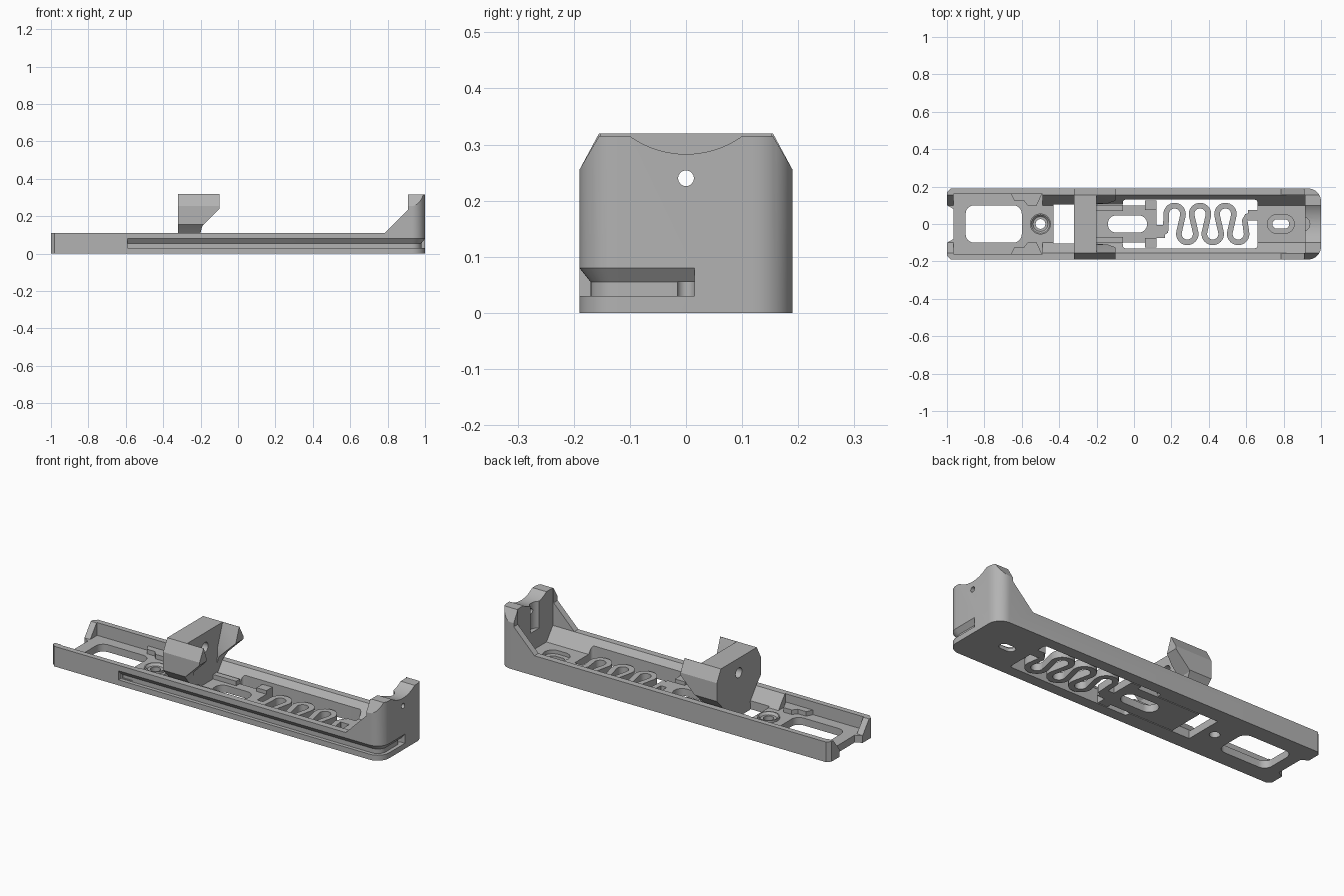
import bpy, bmesh
from math import cos, sin, pi, radians
from mathutils import Vector

cube = bpy.data.objects.get("Cube")
if cube:
    bpy.data.objects.remove(cube, do_unlink=True)

grey = bpy.data.materials.new("grey_plastic")
grey.use_nodes = True
grey.diffuse_color = (0.45, 0.45, 0.45, 1)
grey.node_tree.nodes["Principled BSDF"].inputs["Base Color"].default_value = grey.diffuse_color

FLOOR, RIM, TOP, HALF = 0.04, 0.11, 0.315, 0.19


def finish(name, bm):
    bmesh.ops.recalc_face_normals(bm, faces=bm.faces)
    mesh = bpy.data.meshes.new(name)
    bm.to_mesh(mesh)
    bm.free()
    mesh.materials.append(grey)
    obj = bpy.data.objects.new(name, mesh)
    bpy.context.collection.objects.link(obj)
    return obj


def prism(name, pts, lo, hi, axis="z"):
    """Extrude a 2D outline along one axis."""
    place = {"x": lambda a, b, t: (t, a, b), "y": lambda a, b, t: (a, t, b),
             "z": lambda a, b, t: (a, b, t)}[axis]
    bm = bmesh.new()
    low = [bm.verts.new(place(a, b, lo)) for a, b in pts]
    high = [bm.verts.new(place(a, b, hi)) for a, b in pts]
    bm.faces.new(low)
    bm.faces.new(high)
    for i in range(len(pts)):
        j = (i + 1) % len(pts)
        bm.faces.new((low[i], low[j], high[j], high[i]))
    return finish(name, bm)


def box(name, x0, x1, y0, y1, z0, z1):
    return prism(name, [(x0, y0), (x1, y0), (x1, y1), (x0, y1)], z0, z1)


def arc(cx, cy, r, a0, a1, n=10):
    return [(cx + r * cos(radians(a0 + (a1 - a0) * i / n)),
             cy + r * sin(radians(a0 + (a1 - a0) * i / n))) for i in range(n + 1)]


def rounded(cx, hx, hy, r):
    """Rounded rectangle outline centred on y = 0."""
    pts = []
    for sx, sy, a in ((1, 1, 0), (-1, 1, 90), (-1, -1, 180), (1, -1, 270)):
        for p in arc(cx + sx * (hx - r), sy * (hy - r), r, a, a + 90, 8):
            if not pts or (Vector(p) - Vector(pts[-1])).length > 1e-4:
                pts.append(p)
    if (Vector(pts[0]) - Vector(pts[-1])).length < 1e-4:
        pts.pop()
    return pts


def circle(a, b, r, n=32):
    return arc(a, b, r, 0, 360, n)[:-1]


def mirror_pts(half):
    """Complete a right-hand half profile, listed bottom to top."""
    return half + [(-a, b) for a, b in reversed(half)]


def cut(target, *cutters):
    for c in cutters:
        c.hide_render = True
        mod = target.modifiers.new("cut", "BOOLEAN")
        mod.operation, mod.solver, mod.object = "DIFFERENCE", "EXACT", c
        bpy.context.view_layer.objects.active = target
        bpy.ops.object.modifier_apply(modifier=mod.name)
        bpy.data.objects.remove(c, do_unlink=True)


def soften(obj):
    bpy.ops.object.select_all(action="DESELECT")
    obj.select_set(True)
    bpy.context.view_layer.objects.active = obj
    bpy.ops.object.shade_smooth_by_angle(angle=radians(25))


# Base tray with tall rounded end wall
R = 0.07
outline = ([(-1, HALF - .02), (-1, .02 - HALF), (-.98, -HALF)]
           + arc(1 - R, R - HALF, R, -90, 0) + arc(1 - R, HALF - R, R, 0, 90) + [(-.98, HALF)])
base = prism("base_tray", outline, 0, TOP)
cut(base, prism("rim_cutter", [(-1.1, RIM), (.785, RIM), (.91, .235), (.91, .4), (-1.1, .4)], -.3, .3, "y"))
for s in (-1, 1):
    cut(base, prism("corner_cutter", [(s * .19, .255), (s * .155, TOP), (s * .155, .4), (s * .3, .4), (s * .3, .255)],
                    .7, 1.1, "x"))
channel = mirror_pts([(.1, FLOOR), (.155, RIM), (.155, .4)])
cut(base,
    prism("channel_cutter", channel, -1.1, .915, "x"),
    box("pocket_cutter", -.965, -.49, -.16, .16, FLOOR, .2),
    prism("scoop_cutter", circle(0, TOP + .14, .172, 64), .8, 1.1, "x"),
    prism("end_hole_cutter", circle(0, .24, .014), .8, 1.1, "x"),
    prism("recess_cutter", circle(.9, 0, .04), .14, .4))

# Floor openings
cut(base,
    prism("grip_window", rounded(-.75, .15, .1, .045), -.1, .2),
    prism("end_notch", [(-1.1, -.12), (-1, -.1), (-.965, -.08), (-.965, .08), (-1, .1), (-1.1, .12)], -.1, .2),
    box("carriage_window", -.43, 0, -.105, .105, -.1, .1),
    prism("spring_window", rounded(.3, .36, .13, .015), -.1, .2),
    prism("slot_hole", rounded(.785, .045, .025, .0249), -.1, .2),
    prism("slot_recess", rounded(.785, .072, .05, .0499), .02, .2))

# Wire groove wrapping the front and the end
path = ([((-.59, -HALF), (0, -1))]
        + [(p, (p[0] - 1 + R, p[1] + HALF - R)) for p in arc(1 - R, R - HALF, R, -90, 0)]
        + [((1, .015), (1, 0))])
bm = bmesh.new()
rows = []
for p, n in path:
    p, n = Vector(p), Vector(n).normalized()
    rows.append([bm.verts.new((*(p + n * d), z)) for d, z in ((.02, .03), (-.02, .03), (-.02, .055), (.02, .105))])
for a, b in zip(rows, rows[1:]):
    for i in range(4):
        j = (i + 1) % 4
        bm.faces.new((a[i], a[j], b[j], b[i]))
bm.faces.new(rows[0])
bm.faces.new(rows[-1])
cut(base, finish("groove_cutter", bm),
    prism("groove_pin_hole", circle(.975, 0, .016), .03, .055),
    box("groove_end_slot", -.58, -.52, -.18, -.165, .035, .055))

# Screw boss with countersink
boss = prism("screw_boss", circle(-.5, 0, .056), .01, .052)
for part in (boss, base):
    cut(part, prism("screw_hole", circle(-.5, 0, .026), -.1, .2))
bm = bmesh.new()
bmesh.ops.create_cone(bm, cap_ends=True, segments=32, radius1=.02, radius2=.055, depth=.04)
bmesh.ops.translate(bm, verts=bm.verts, vec=(-.5, 0, .038))
cut(boss, finish("countersink", bm))
for s, side in ((-1, "right"), (1, "left")):
    prism("pocket_stop_" + side, [(-.66, s * .165), (-.64, s * .125), (-.59, s * .125), (-.57, s * .1),
                                  (-.52, s * .1), (-.49, s * .165)], .02, .065)

# Sliding carriage
carriage = box("carriage_plate", -.32, .12, -.1, .1, 0, FLOOR)
cut(carriage, prism("carriage_slot", rounded(-.035, .105, .046, .045), -.1, .2),
    prism("pin_hole", circle(-.24, 0, .012), -.1, .02))
for s, side in ((-1, "right"), (1, "left")):
    y0, y1 = sorted((s * .07, s * .102))
    box("carriage_rail_" + side, -.2, -.06, y0, y1, .02, .065)
    y0, y1 = sorted((s * .075, s * .125))
    box("carriage_tab_" + side, .06, .12, y0, y1, 0, .06)

# Upright jaw with two arms
jaw = prism("jaw", mirror_pts([(.098, 0), (.098, .045), (.15, .113), (.19, .155), (.19, .255), (.155, .32)]),
            -.32, -.1, "x")
cut(jaw,
    prism("jaw_mouth", mirror_pts([(.09, -.1), (.11, .2), (.155, .325), (.155, .4)]), -.2, 0, "x"),
    prism("jaw_slope", [(-.2, -.1), (-.2, .113), (-.19, .15), (-.1, .24), (0, .34), (0, -.1)], -.3, .3, "y"),
    prism("jaw_hole", circle(0, .24, .027), -.4, 0, "x"))

# Meander spring
r, cy, step = .045, .053, .068
line = [(.1, -.05), (.15, -.05), (.168, -.043)]
for i in range(6):
    cx = .217 + i * step
    line += arc(cx, cy, r, 192, -12, 18) if i % 2 == 0 else arc(cx, -cy, r, 168, 372, 18)
line += [(.592, .02), (.603, .04), (.63, .05), (.68, .05)]
left, right = [], []
for i, p in enumerate(line):
    d = (Vector(line[min(i + 1, len(line) - 1)]) - Vector(line[max(i - 1, 0)])).normalized()
    n = Vector((-d.y, d.x)) * .015
    left.append(tuple(Vector(p) + n))
    right.append(tuple(Vector(p) - n))
spring = prism("meander_spring", left + right[::-1], 0, FLOOR)
box("spring_anchor", .61, .67, .02, .075, 0, FLOOR)
box("spring_root", .11, .165, -.075, -.005, 0, FLOOR)

for part in (base, boss, carriage, jaw, spring):
    soften(part)
